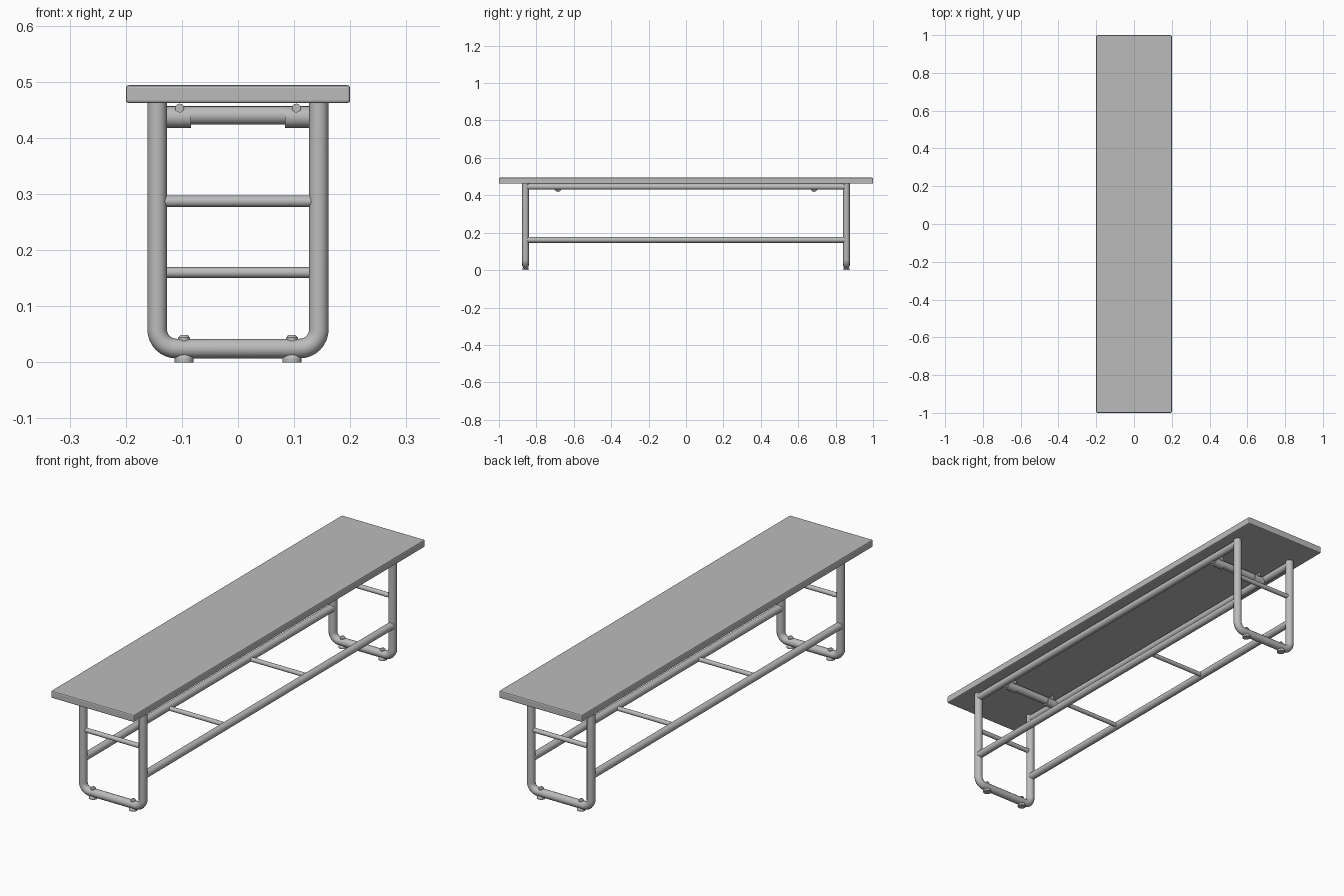
import bpy
import math
from mathutils import Vector

cube = bpy.data.objects.get("Cube")
if cube:
    bpy.data.objects.remove(cube, do_unlink=True)

grey = bpy.data.materials.new("light grey")
grey.use_nodes = True
colour = (0.5, 0.5, 0.5, 1)
grey.diffuse_color = colour
grey.node_tree.nodes["Principled BSDF"].inputs["Base Color"].default_value = colour

LEG_X, LEG_Y, TOP_Z = 0.144, 0.858, 0.462


def finish(obj, name, smooth=True):
    obj.name = name
    obj.data.materials.append(grey)
    if smooth:
        bpy.ops.object.shade_smooth_by_angle(angle=math.radians(35))
    return obj


def rod(name, a, b, r1, r2=None, sides=20):
    """Round bar, or tapered plug, from point a to point b."""
    a, b = Vector(a), Vector(b)
    axis = b - a
    bpy.ops.mesh.primitive_cone_add(vertices=sides, radius1=r1, radius2=r1 if r2 is None else r2,
                                    depth=axis.length, location=(a + b) / 2,
                                    rotation=axis.to_track_quat('Z', 'Y').to_euler())
    return finish(bpy.context.object, name)


def tube(name, points, radius):
    """Bent tube swept along a path."""
    curve = bpy.data.curves.new(name, 'CURVE')
    curve.dimensions = '3D'
    curve.bevel_depth = radius
    curve.bevel_resolution = 4
    curve.use_fill_caps = True
    spline = curve.splines.new('POLY')
    spline.points.add(len(points) - 1)
    for p, co in zip(spline.points, points):
        p.co = (*co, 1)
    obj = bpy.data.objects.new(name, curve)
    bpy.context.collection.objects.link(obj)
    bpy.ops.object.select_all(action='DESELECT')
    obj.select_set(True)
    bpy.context.view_layer.objects.active = obj
    bpy.ops.object.convert(target='MESH')
    return finish(bpy.context.object, name)


# Bench top with lightly chamfered edges
bpy.ops.mesh.primitive_cube_add(size=1, location=(0, 0, 0.478))
top = bpy.context.object
top.scale = (0.4, 2, 0.032)
bpy.ops.object.transform_apply(location=False, rotation=False, scale=True)
finish(top, "bench_top", smooth=False)
bevel = top.modifiers.new("chamfer", 'BEVEL')
bevel.width = 0.005
bevel.segments = 2

# U-shaped path of an end frame, with rounded lower corners
bend, low = 0.034, 0.0245
half = [(LEG_X, TOP_Z)]
for i in range(9):
    t = math.radians(90 * i / 8)
    half.append((LEG_X - bend + bend * math.cos(t), low + bend - bend * math.sin(t)))
path = half + [(-x, z) for x, z in reversed(half)]

for end, s in (("front", -1), ("back", 1)):
    y = s * LEG_Y
    tube(end + "_leg_frame", [(x, y, z) for x, z in path], 0.0175)
    rod(end + "_leg_rung", (-LEG_X, y, 0.287), (LEG_X, y, 0.287), 0.01)

    # Crossbar between the lower rails
    rod(end + "_lower_crossbar", (-LEG_X, s * 0.28, 0.16), (LEG_X, s * 0.28, 0.16), 0.0095)

    # Pivot bar under the top, with collars and bolts at both ends
    py = s * 0.685
    rod(end + "_pivot_bar", (-LEG_X, py, 0.44), (LEG_X, py, 0.44), 0.0165)
    for side, m in (("left", 1), ("right", -1)):
        tag = end + "_" + side
        rod(tag + "_pivot_collar", (m * 0.084, py, 0.437), (m * 0.135, py, 0.437), 0.019)
        rod(tag + "_pivot_bolt", (m * 0.104, py - 0.021, 0.453), (m * 0.104, py + 0.021, 0.453),
            0.008, sides=12)

        # Rubber foot and its bolt head
        fx = m * 0.096
        rod(tag + "_foot", (fx, y, 0), (fx, y, 0.007), 0.017)
        rod(tag + "_foot_shoulder", (fx, y, 0.007), (fx, y, 0.017), 0.017, 0.011)
        rod(tag + "_foot_bolt", (fx, y, 0.036), (fx, y, 0.044), 0.0105)
        rod(tag + "_foot_bolt_head", (fx, y, 0.044), (fx, y, 0.049), 0.0105, 0.006)

# Long rails joining the end frames
for side, m in (("left", 1), ("right", -1)):
    x = m * LEG_X
    rod(side + "_upper_rail", (x, -LEG_Y, 0.446), (x, LEG_Y, 0.446), 0.016)
    rod(side + "_lower_rail", (x, -LEG_Y, 0.162), (x, LEG_Y, 0.162), 0.016)
